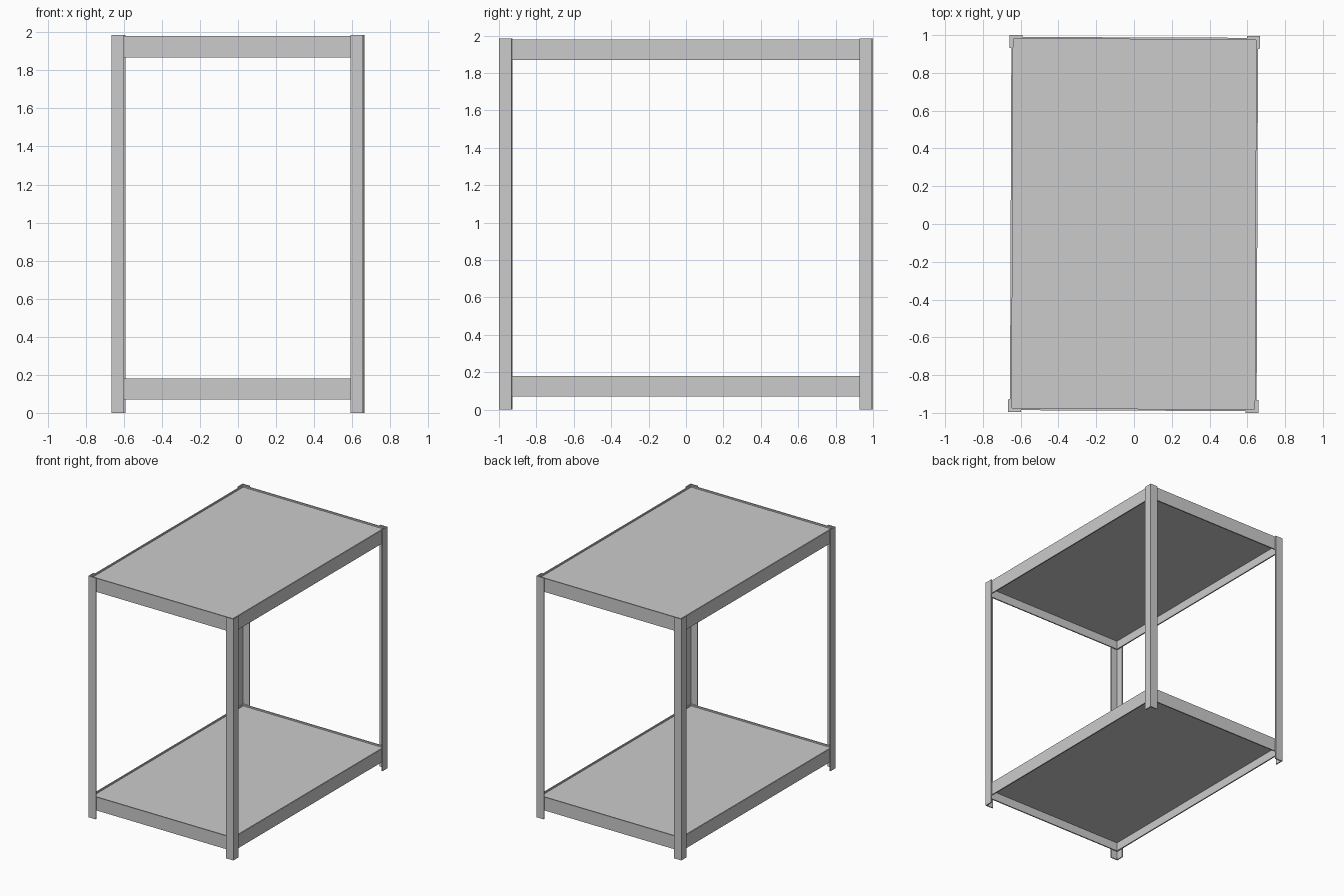
import bpy, bmesh
from mathutils import Matrix

if "Cube" in bpy.data.objects:
    bpy.data.objects.remove(bpy.data.objects["Cube"])

HX, HY = 0.662, 0.997      # outer half sizes
H = 1.985                  # post height
W, T = 0.068, 0.009        # post flange width and sheet thickness
RT = 0.010                 # rail thickness
TWIST = Matrix.Rotation(-0.004, 4, 'Z')   # slight turn of the whole rack


def prism(name, outline, z0, z1):
    """Extrude a flat outline from z0 to z1."""
    bm = bmesh.new()
    face = bm.faces.new([bm.verts.new((x, y, z0)) for x, y in outline])
    ext = bmesh.ops.extrude_face_region(bm, geom=[face])
    top = [v for v in ext['geom'] if isinstance(v, bmesh.types.BMVert)]
    bmesh.ops.translate(bm, verts=top, vec=(0, 0, z1 - z0))
    bmesh.ops.recalc_face_normals(bm, faces=bm.faces)
    bm.transform(TWIST)
    mesh = bpy.data.meshes.new(name)
    bm.to_mesh(mesh)
    bm.free()
    obj = bpy.data.objects.new(name, mesh)
    bpy.context.collection.objects.link(obj)
    return obj


def box(name, x0, x1, y0, y1, z0, z1):
    return prism(name, [(x0, y0), (x1, y0), (x1, y1), (x0, y1)], z0, z1)


# Four L-angle corner posts, corner pointing outwards
ell = [(0, 0), (W, 0), (W, T), (T, T), (T, W), (0, W)]
for sx, side in ((-1, "left"), (1, "right")):
    for sy, end in ((-1, "front"), (1, "back")):
        prism(f"{end}_{side}_post",
              [(sx * (HX - a), sy * (HY - b)) for a, b in ell], 0, H)

# Two shelves, each with four rails inside the posts
ix, iy = HX - T, HY - T
for level, z0, z1 in (("lower", 0.07, 0.18), ("upper", 1.868, 1.98)):
    for s, end in ((-1, "front"), (1, "back")):
        y = sorted((s * iy, s * (iy - RT)))
        box(f"{level}_{end}_rail", -ix, ix, *y, z0, z1)
    for s, side in ((-1, "left"), (1, "right")):
        x = sorted((s * ix, s * (ix - RT)))
        box(f"{level}_{side}_rail", *x, -iy + RT, iy - RT, z0, z1)
    box(f"{level}_shelf", -ix + RT, ix - RT, -iy + RT, iy - RT,
        z0 + 0.07, z1 - 0.012)
